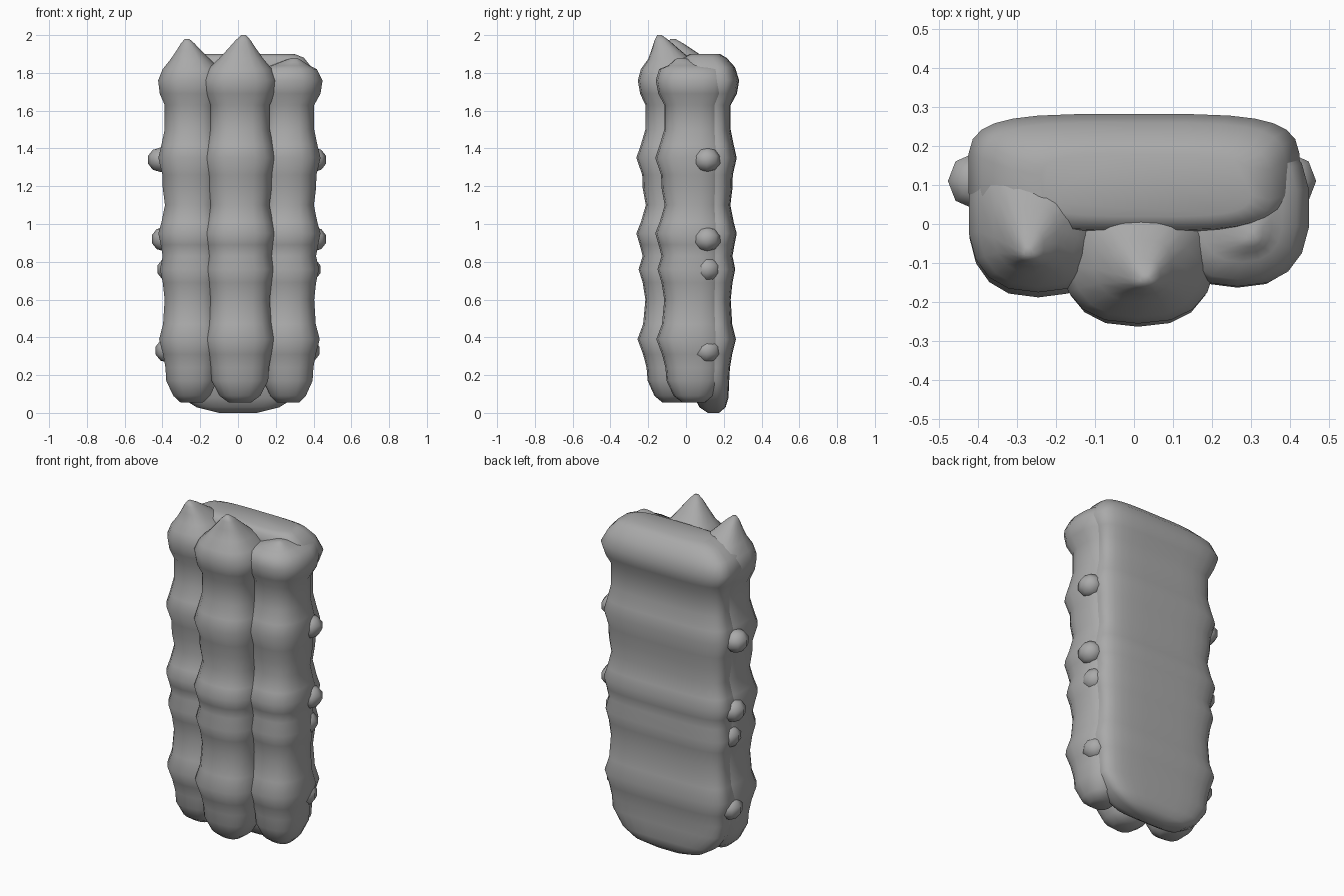
import bpy, bmesh, math

if "Cube" in bpy.data.objects:
    bpy.data.objects.remove(bpy.data.objects["Cube"])

grey = bpy.data.materials.new("stone grey")
grey.diffuse_color = (0.4, 0.4, 0.4, 1)
grey.use_nodes = True
grey.node_tree.nodes["Principled BSDF"].inputs["Base Color"].default_value = grey.diffuse_color


def loft(name, levels, sides, power):
    """Skin stacked superellipse rings: (z, centre x, centre y, half width, half depth)."""
    bm = bmesh.new()
    rings = []
    for z, cx, cy, rx, ry in levels:
        ring = []
        for i in range(sides):
            a = 2 * math.pi * (i + 0.5) / sides
            c, s = math.cos(a), math.sin(a)
            x = cx + rx * math.copysign(abs(c) ** (2 / power), c)
            y = cy + ry * math.copysign(abs(s) ** (2 / power), s)
            ring.append(bm.verts.new((x, y, z)))
        rings.append(ring)
    for lo, hi in zip(rings, rings[1:]):
        for i in range(sides):
            j = (i + 1) % sides
            bm.faces.new((lo[i], lo[j], hi[j], hi[i]))
    bm.faces.new(rings[0][::-1])
    bm.faces.new(rings[-1])
    finish(name, bm)


def finish(name, bm):
    for f in bm.faces:
        f.smooth = True
    mesh = bpy.data.meshes.new(name)
    bm.to_mesh(mesh)
    bm.free()
    mesh.materials.append(grey)
    ob = bpy.data.objects.new(name, mesh)
    bpy.context.collection.objects.link(ob)


# Shared ribbing: height and outward swell
RIBS = [(.17, -.01), (.24, -.005), (.31, .01), (.39, .035), (.47, .01), (.6, 0),
        (.69, .012), (.76, .03), (.83, .012), (.89, .025), (.95, .04), (1.01, .02),
        (1.1, -.002), (1.19, .012), (1.26, .014), (1.35, .04), (1.42, .02),
        (1.5, 0), (1.63, 0)]


def column(name, cx, cy, rx, ry, flare, peak):
    px, py, pz = peak
    levels = [(.055, cx, cy, .06, .06), (.09, cx, cy, rx * .68, ry * .68)]
    levels += [(z, cx, cy - s * .2, rx + s * .85, ry + s) for z, s in RIBS]
    # Flared head pinched into a pointed peak
    levels += [(1.69, cx, cy, rx + flare * .75, ry + flare * .7),
               (1.76, cx, cy, rx + flare, ry + flare),
               (1.82, cx, cy, rx + flare * .3, ry + flare * .6)]
    for t, w in ((.3, .75), (.6, .47), (.85, .25), (1, .08)):
        levels.append((1.82 + (pz - 1.82) * t, cx + (px - cx) * t,
                       cy + (py - cy) * t, rx * w, ry * w))
    loft(name, levels, 18, 2.5)


column("left_column", -.245, .025, .145, .165, .035, (-.27, -.07, 1.98))
column("right_column", .265, .04, .14, .155, .045, (.30, -.03, 1.88))
column("centre_column", .01, -.065, .16, .15, .04, (.03, -.14, 2.0))

# Broad slab behind the columns, rounded at the foot and flat on top
slab = [(0, 0, .145, .10, .03), (.03, 0, .14, .22, .07), (.08, 0, .135, .30, .09)]
slab += [(z, 0, .125, .375 + s * .9, .112 + s * .8) for z, s in RIBS]
slab += [(1.69, 0, .13, .40, .14), (1.76, 0, .13, .425, .152),
         (1.83, 0, .12, .39, .14), (1.88, .02, .10, .33, .115), (1.9, .03, .10, .27, .08)]
loft("back_slab", slab, 28, 4)

# Pointed knobs down both sides
for side, reach in ((-1, (.44, .43, .46, .48)), (1, (.435, .44, .47, .47))):
    for n, (z, r) in enumerate(zip((.33, .76, .92, 1.34), reach)):
        bm = bmesh.new()
        bmesh.ops.create_uvsphere(bm, u_segments=8, v_segments=5, radius=1)
        for v in bm.verts:
            v.co = (side * (r - .07) + v.co.x * .07, .11 + v.co.y * .075, z + v.co.z * .065)
        finish(f"side_knob_{'left' if side < 0 else 'right'}_{n + 1}", bm)
